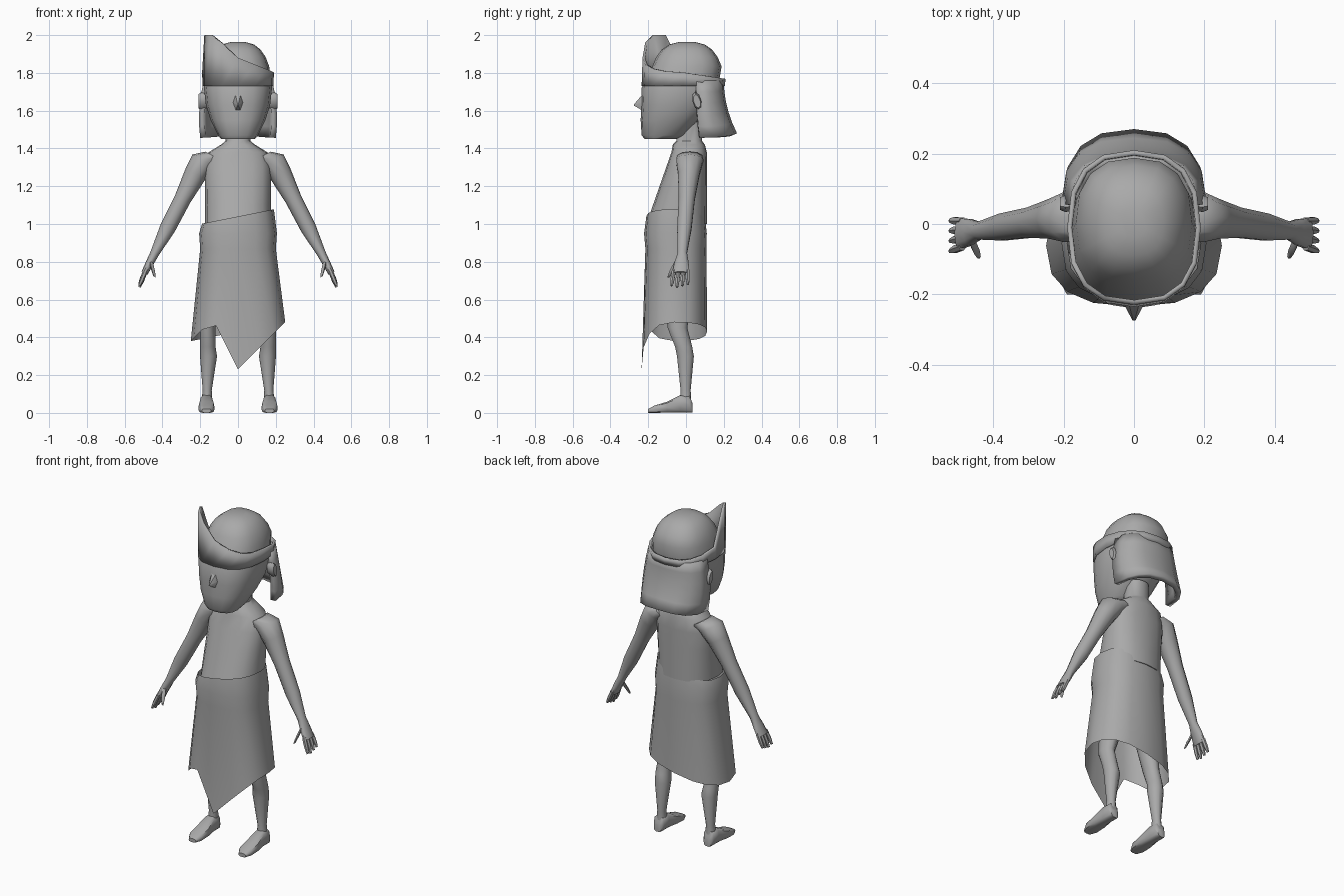
import bpy, bmesh
from math import cos, sin, pi, radians
from mathutils import Vector

cube = bpy.data.objects.get("Cube")
if cube:
    bpy.data.objects.remove(cube, do_unlink=True)

grey = bpy.data.materials.new("plain grey")
grey.use_nodes = True
tone = (0.4, 0.4, 0.4, 1)
grey.diffuse_color = tone
grey.node_tree.nodes["Principled BSDF"].inputs["Base Color"].default_value = tone


def finish(name, bm, thickness=0):
    """Turn the bmesh into a smooth-shaded object, with optional cloth thickness."""
    bmesh.ops.recalc_face_normals(bm, faces=bm.faces)
    mesh = bpy.data.meshes.new(name)
    bm.to_mesh(mesh)
    bm.free()
    mesh.materials.append(grey)
    part = bpy.data.objects.new(name, mesh)
    bpy.context.scene.collection.objects.link(part)
    if thickness:
        solid = part.modifiers.new("thickness", "SOLIDIFY")
        solid.thickness = thickness
        solid.offset = -1
    bpy.ops.object.select_all(action="DESELECT")
    bpy.context.view_layer.objects.active = part
    part.select_set(True)
    bpy.ops.object.shade_smooth_by_angle(angle=radians(50))


def rounded(angle, power):
    """Point on a rounded square; power one is a circle, less is boxier."""
    def soften(value):
        return abs(value) ** power * (1 if value > 0 else -1)
    return soften(cos(angle)), soften(sin(angle))


def bridge(bm, rows, closed):
    count = len(rows[0])
    for lower, upper in zip(rows, rows[1:]):
        for i in range(count if closed else count - 1):
            j = (i + 1) % count
            bm.faces.new((lower[i], lower[j], upper[j], upper[i]))


def loft(name, rings, sides=12, power=1.0):
    """Closed body through rings of (centre, half axis, half axis)."""
    bm = bmesh.new()
    rows = []
    for centre, u, v in rings:
        row = []
        for i in range(sides):
            a, b = rounded(2 * pi * i / sides, power)
            row.append(bm.verts.new(Vector(centre) + Vector(u) * a + Vector(v) * b))
        rows.append(row)
    bridge(bm, rows, True)
    bm.faces.new(rows[0])
    bm.faces.new(rows[-1])
    finish(name, bm)


def level(z, half_width, front, back, x=0):
    """Horizontal ring for a loft."""
    return (x, (front + back) / 2, z), (half_width, 0, 0), (0, (back - front) / 2, 0)


def cloth(name, rows, sweep=360, thickness=0):
    """Open wall; each row is (height rule, half width, front, back)."""
    bm = bmesh.new()
    closed = sweep == 360
    steps = 16 if closed else 9
    walls = []
    for height, half_width, front, back in rows:
        wall = []
        for i in range(steps):
            a, b = rounded(radians(sweep) * i / (steps if closed else steps - 1), 0.8)
            x = a * half_width
            y = (front + back) / 2 + b * (back - front) / 2
            wall.append(bm.verts.new((x, y, height(x, y))))
        walls.append(wall)
    bridge(bm, walls, closed)
    finish(name, bm, thickness)


def flat(z):
    return lambda x, y: z


# Torso: chest slopes back towards the shoulders, then narrows to the neck
def chest_front(z):
    return 0.35 * (z - 1.6)


chest = [level(z, 0.175, chest_front(z), 0.11) for z in (1, 1.1, 1.2, 1.3)]
shoulders = level(1.38, 0.155, chest_front(1.38), 0.11)
neck = [level(z, 0.065, -0.05, 0.085) for z in (1.44, 1.54)]
loft("torso", chest + [shoulders, level(1.42, 0.09, -0.07, 0.1)] + neck, 16, 0.85)


# Wrapped skirt: slanted waist, rolled top, pointed front flap with a notch
def waist(x, y):
    return 1.04 + 0.2 * x


def hem(x, y):
    if y > -0.1:
        return 0.43 + 0.2 * x
    if x > -0.001:
        return min(0.23 + x, 0.48)
    return min(0.23 - 2 * x, 0.63 + x)


cloth("skirt", [(waist, 0.19, -0.21, 0.1), (flat(0.95), 0.206, -0.222, 0.11),
                (flat(0.87), 0.2, -0.215, 0.108), (hem, 0.25, -0.235, 0.112)])

# Head: flat jaw and face, closed by a domed skull
jaw = [level(1.45, 0.09, -0.22, -0.05), level(1.47, 0.105, -0.235, 0),
       level(1.55, 0.145, -0.24, 0.07), level(1.63, 0.17, -0.237, 0.14),
       level(1.72, 0.18, -0.235, 0.17)]
dome = []
for step in range(2, 7):
    tilt = radians(step * 14)
    spread = cos(tilt) ** 0.7
    dome.append(level(1.72 + 0.245 * sin(tilt), 0.18 * spread,
                      0.005 - 0.2 * spread, 0.005 + 0.2 * spread))
loft("head", jaw + dome, 16, 0.82)

# Nose: a small wedge
loft("nose", [((0, -0.225, 1.645), (0.03, 0, 0), (0, 0, 0.055)),
              ((0, -0.275, 1.63), (0.004, 0, 0), (0, 0, 0.004))], 6)


# Headband: low behind, rising across the brow to a peak on one side
def band_top(x, y):
    if y > -0.1:
        return 1.8 - 0.15 * y
    return min(2, 1.88 - (0.4 if x > 0 else 0.9) * x)


cloth("headband", [(flat(1.73), 0.188, -0.235, 0.205),
                   (band_top, 0.19, -0.23, 0.21)], thickness=0.014)


# Hair: hangs behind the ears and flares out at the back
def hair_drop(k):
    return lambda x, y: 1.76 - k * (0.28 + 0.6 * x * x)


hair = []
for step in range(6):
    k = step / 5
    flare = 0.07 * k * k
    hair.append((hair_drop(k), 0.18 + 0.08 * k - 0.06 * k * k, -0.09 - flare / 2, 0.2 + flare))
cloth("hair", hair, sweep=180, thickness=0.03)

for side, s in (("left", 1), ("right", -1)):
    # Arm: rounded shoulder, then a straight run down to the palm
    def arm_ring(centre, half_width, depth):
        x, y, z = centre
        return (s * x, y, z), (s * half_width * 0.88, 0, half_width * 0.47), (0, depth, 0)

    top = Vector((0.225, 0.015, 1.265))
    palm = Vector((0.495, -0.028, 0.74))
    arm = [arm_ring((0.12, 0.02, 1.355), 0.06, 0.07), arm_ring((0.18, 0.02, 1.335), 0.07, 0.075)]
    for t, half_width, depth in ((0, 0.06, 0.06), (0.25, 0.045, 0.045), (0.55, 0.042, 0.04),
                                 (0.8, 0.024, 0.026), (0.9, 0.021, 0.04), (1, 0.018, 0.046)):
        arm.append(arm_ring(top.lerp(palm, t), half_width, depth))
    loft(side + "_arm", arm, 10)

    # Fingers and thumb
    def digit(name, start, end):
        root, tip = Vector(start), Vector(end)
        rings = []
        for t, radius in ((0, 0.012), (0.6, 0.012), (1, 0.007)):
            rings.append(arm_ring(root.lerp(tip, t), radius, radius))
        loft(side + name, rings, 6)

    for finger in range(4):
        y = 0.024 * finger - 0.064
        digit(f"_finger_{finger + 1}", (0.488, y, 0.755),
              (0.522, y * 1.2, 0.665 + 0.008 * abs(finger - 1)))
    digit("_thumb", (0.46, -0.05, 0.8), (0.442, -0.092, 0.72))

    # Leg: thigh, knee, calf and ankle
    leg = [level(z, half_width, front, back, s * x) for z, x, half_width, front, back in (
        (0.75, 0.1, 0.075, -0.13, 0.05), (0.45, 0.16, 0.04, -0.1, 0.01),
        (0.35, 0.16, 0.041, -0.06, 0.035), (0.3, 0.156, 0.045, -0.05, 0.044),
        (0.12, 0.163, 0.024, -0.03, 0.026), (0.05, 0.165, 0.03, -0.035, 0.03))]
    loft(side + "_leg", leg, 10)

    # Foot: from heel to toe
    foot = [((s * 0.167, y, height / 2), (half_width, 0, 0), (0, 0, height / 2))
            for y, half_width, height in ((0.035, 0.024, 0.05), (0.02, 0.034, 0.09),
                                          (-0.03, 0.034, 0.095), (-0.1, 0.043, 0.06),
                                          (-0.165, 0.043, 0.04), (-0.2, 0.024, 0.022))]
    loft(side + "_foot", foot, 10, 0.6)

    # Ear: a small tilted disc
    ear = [((s * x, 0.058, 1.65), (0, radius, 0), (0, -radius * 0.4, radius * 2))
           for x, radius in ((0.165, 0.018), (0.195, 0.024), (0.21, 0.018))]
    loft(side + "_ear", ear, 8)
